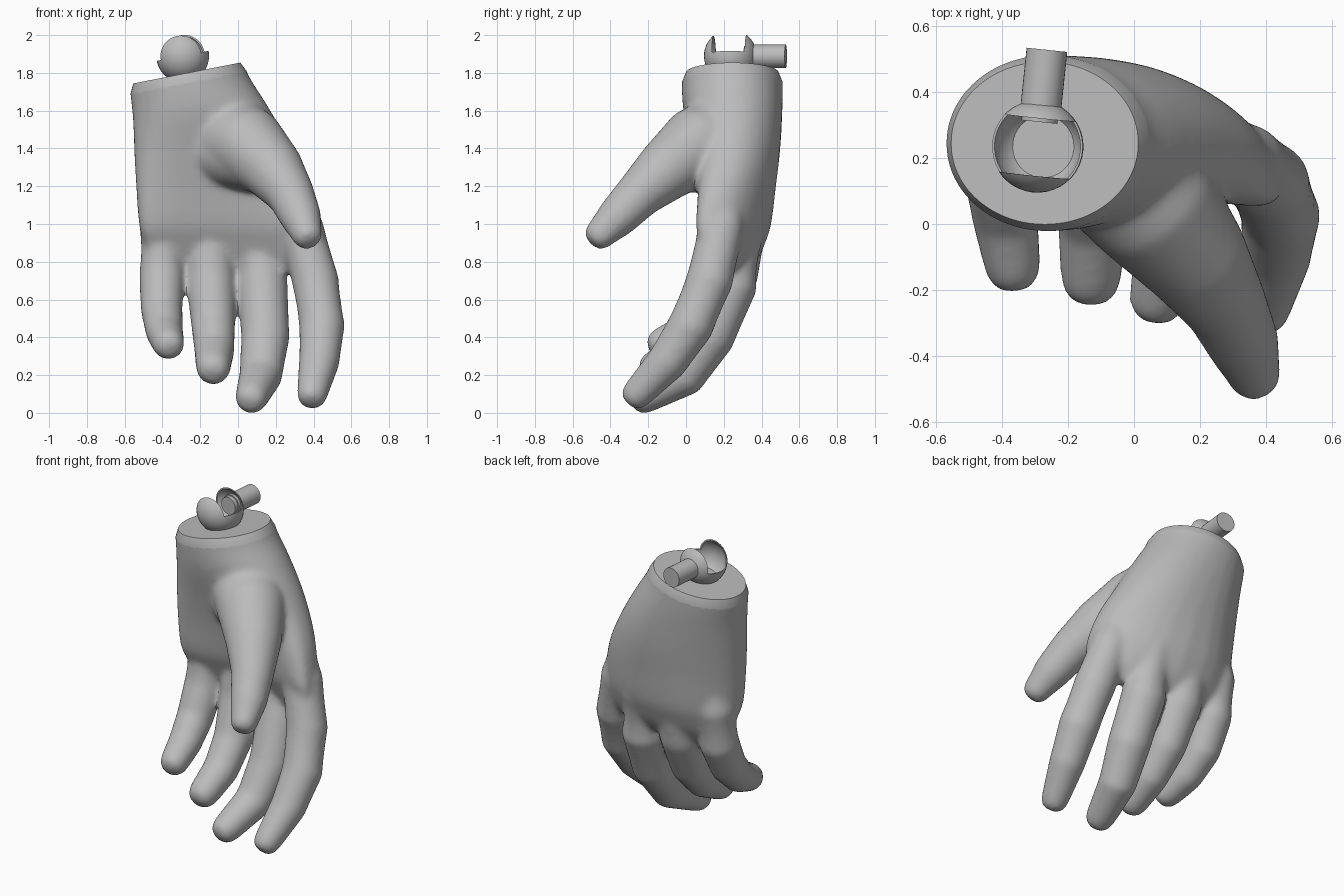
import bpy, bmesh
from math import cos, sin, pi, radians, copysign
from mathutils import Vector, Matrix

cube = bpy.data.objects.get("Cube")
if cube:
    bpy.data.objects.remove(cube, do_unlink=True)

grey = bpy.data.materials.new("light grey")
grey.use_nodes = True
colour = (0.5, 0.5, 0.5, 1)
grey.diffuse_color = colour
grey.node_tree.nodes["Principled BSDF"].inputs["Base Color"].default_value = colour

SIDES = 32
TILT = Matrix.Rotation(radians(-11), 4, 'Y')


def make_object(name, bm):
    bmesh.ops.recalc_face_normals(bm, faces=bm.faces)
    mesh = bpy.data.meshes.new(name)
    bm.to_mesh(mesh)
    bm.free()
    mesh.materials.append(grey)
    obj = bpy.data.objects.new(name, mesh)
    bpy.context.collection.objects.link(obj)
    return obj


def activate(obj):
    bpy.ops.object.select_all(action='DESELECT')
    obj.select_set(True)
    bpy.context.view_layer.objects.active = obj


def loft(bm, rings):
    """Skin a closed tube over a list of rings of points."""
    loops = [[bm.verts.new(p) for p in ring] for ring in rings]
    for a, b in zip(loops, loops[1:]):
        for i in range(SIDES):
            j = (i + 1) % SIDES
            bm.faces.new((a[i], a[j], b[j], b[i]))
    bm.faces.new(loops[0])
    bm.faces.new(loops[-1])


def circle(r, z=0.0):
    angles = [2 * pi * i / SIDES for i in range(SIDES)]
    return [Vector((r * cos(a), r * sin(a), z)) for a in angles]


def smooth_rows(rows, steps=5):
    """Spline through rows of numbers."""
    rows = [Vector(r) for r in rows]
    out = []
    for i in range(len(rows) - 1):
        a, b = rows[i], rows[i + 1]
        ta = (b - rows[max(i - 1, 0)]) / 2
        tb = (rows[min(i + 2, len(rows) - 1)] - a) / 2
        for k in range(steps):
            t = k / steps
            out.append(a * (2 * t**3 - 3 * t**2 + 1) + ta * (t**3 - 2 * t**2 + t)
                       + b * (3 * t**2 - 2 * t**3) + tb * (t**3 - t**2))
    return out + [rows[-1]]


def digit(bm, path):
    """Tapered tube along (x, y, z, radius) points with a blunt tip."""
    pts = [(Vector(p[:3]), p[3]) for p in path]
    end, r = pts[-1]
    d = (end - pts[-2][0]).normalized()
    pts += [(end + d * r * k, r * s) for k, s in ((0.5, 0.92), (0.85, 0.7), (1.0, 0.4))]
    rings = []
    for i, (p, r) in enumerate(pts):
        tangent = pts[min(i + 1, len(pts) - 1)][0] - pts[max(i - 1, 0)][0]
        q = tangent.to_track_quat('Z', 'Y')
        rings.append([p + q @ v for v in circle(r)])
    loft(bm, rings)


def palm_ring(z, cx, cy, width, depth, arch, tilt, power):
    """Rounded cross-section whose sides bend forward around the palm."""
    ring = []
    for v in circle(1):
        x = width * copysign(abs(v.x) ** power, v.x)
        y = depth * copysign(abs(v.y) ** power, v.y)
        bend = arch * (cx + x + 0.1) ** 2
        ring.append(Vector((cx + x, cy + y - bend, z + tilt * x)))
    return ring


# Palm, running past the wrist so that it can be cut off cleanly
bm = bmesh.new()
loft(bm, [palm_ring(*row) for row in smooth_rows((
    (1.95, -0.30, 0.245, 0.29, 0.265, 0, 0.19, 1),
    (1.75, -0.262, 0.245, 0.309, 0.268, 0, 0.19, 1),
    (1.60, -0.205, 0.25, 0.352, 0.262, 0.1, 0.12, 0.95),
    (1.40, -0.135, 0.268, 0.415, 0.232, 0.3, 0.04, 0.87),
    (1.20, -0.075, 0.28, 0.465, 0.197, 0.45, 0, 0.78),
    (1.00, -0.04, 0.288, 0.485, 0.165, 0.54, 0, 0.72),
    (0.90, -0.025, 0.292, 0.475, 0.13, 0.54, 0, 0.72),
    (0.82, -0.015, 0.292, 0.45, 0.095, 0.54, 0, 0.75),
    (0.74, -0.01, 0.28, 0.40, 0.05, 0.54, 0, 0.8)))])

# Fingers and thumb
for path in (
    # index
    ((0.24, 0.22, 1.25, 0.09), (0.335, 0.185, 0.97, 0.122), (0.41, 0.125, 0.70, 0.125),
     (0.445, 0.025, 0.46, 0.122), (0.43, -0.10, 0.27, 0.108), (0.395, -0.25, 0.11, 0.084)),
    # middle
    ((0.06, 0.27, 1.25, 0.10), (0.105, 0.285, 0.95, 0.132), (0.13, 0.245, 0.68, 0.135),
     (0.145, 0.128, 0.40, 0.129), (0.12, -0.01, 0.195, 0.114), (0.075, -0.21, 0.09, 0.09)),
    # ring
    ((-0.14, 0.28, 1.25, 0.10), (-0.15, 0.29, 0.95, 0.13), (-0.145, 0.25, 0.72, 0.131),
     (-0.132, 0.14, 0.48, 0.118), (-0.125, 0.0, 0.33, 0.107), (-0.13, -0.15, 0.247, 0.094)),
    # little
    ((-0.36, 0.27, 1.25, 0.09), (-0.40, 0.265, 0.97, 0.122), (-0.403, 0.235, 0.74, 0.12),
     (-0.405, 0.14, 0.55, 0.111), (-0.39, 0.01, 0.43, 0.1), (-0.37, -0.115, 0.372, 0.088)),
    # thumb
    ((-0.07, 0.21, 1.47, 0.23), (0.06, 0.05, 1.41, 0.205), (0.19, -0.11, 1.28, 0.165),
     (0.28, -0.25, 1.155, 0.127), (0.333, -0.365, 1.035, 0.11), (0.36, -0.443, 0.958, 0.086)),
    # muscle at the base of the thumb
    ((-0.11, 0.22, 1.41, 0.22), (0.05, 0.06, 1.36, 0.185), (0.14, -0.04, 1.32, 0.165)),
):
    digit(bm, path)
hand = make_object("hand", bm)

# Merge the overlapping parts into one soft skin
remesh = hand.modifiers.new("merge", 'REMESH')
remesh.mode = 'VOXEL'
remesh.voxel_size = 0.014
soften = hand.modifiers.new("soften", 'SMOOTH')
soften.factor = 0.5
soften.iterations = 22
activate(hand)
for modifier in ("merge", "soften"):
    bpy.ops.object.modifier_apply(modifier=modifier)

# Cut the wrist at a slant, then add its chamfer and flat end
normal = TILT.to_3x3() @ Vector((0, 0, 1))
rim_centre = Vector((-0.267, 0.25, 1.80)) - normal * 0.05
bm = bmesh.new()
bm.from_mesh(hand.data)
bmesh.ops.bisect_plane(bm, geom=bm.verts[:] + bm.edges[:] + bm.faces[:], dist=1e-5,
                       plane_co=rim_centre, plane_no=normal, clear_outer=True)
rim = [e for e in bm.edges if e.is_boundary]
made = bmesh.ops.extrude_edge_only(bm, edges=rim)["geom"]
for v in made:
    if isinstance(v, bmesh.types.BMVert):
        v.co = rim_centre + (v.co - rim_centre) * 0.925 + normal * 0.05
bmesh.ops.edgeloop_fill(bm, edges=[e for e in bm.edges if e.is_boundary])
bmesh.ops.recalc_face_normals(bm, faces=bm.faces)
bm.to_mesh(hand.data)
bm.free()

# Socket: a hollow ball with a slot leaving a horn in front and behind
frame = (Matrix.Translation((-0.293, 0.235, 1.89)) @ TILT
         @ Matrix.Rotation(radians(-6), 4, 'Z'))


def ball(name, r):
    bm = bmesh.new()
    bmesh.ops.create_uvsphere(bm, u_segments=40, v_segments=24, radius=r)
    obj = make_object(name, bm)
    obj.matrix_world = frame
    return obj


socket = ball("socket", 0.14)
hollow = ball("hollow_cutter", 0.133)
bm = bmesh.new()
bmesh.ops.create_cube(bm, size=1, matrix=Matrix.Translation((0, 0, 0.15))
                      @ Matrix.Diagonal((0.4, 0.175, 0.3, 1)))
slot = make_object("slot_cutter", bm)
slot.matrix_world = frame
activate(socket)
for cutter in (hollow, slot):
    cutter.hide_render = True
    cut = socket.modifiers.new("cut", 'BOOLEAN')
    cut.operation = 'DIFFERENCE'
    cut.object = cutter
    bpy.ops.object.modifier_apply(modifier="cut")
    bpy.data.objects.remove(cutter, do_unlink=True)

# Pin through the back horn, with a narrower inner end
bm = bmesh.new()
loft(bm, [circle(r, z) for r, z in
          ((0.055, 0.075), (0.055, 0.10), (0.062, 0.10), (0.062, 0.295))])
pin = make_object("pin", bm)
pin.matrix_world = (Matrix.Translation((-0.295, 0.235, 1.888))
                    @ Matrix.Rotation(radians(-6), 4, 'Z')
                    @ Matrix.Rotation(radians(-90), 4, 'X'))

for obj in (hand, socket, pin):
    activate(obj)
    bpy.ops.object.shade_smooth_by_angle(angle=radians(30))
